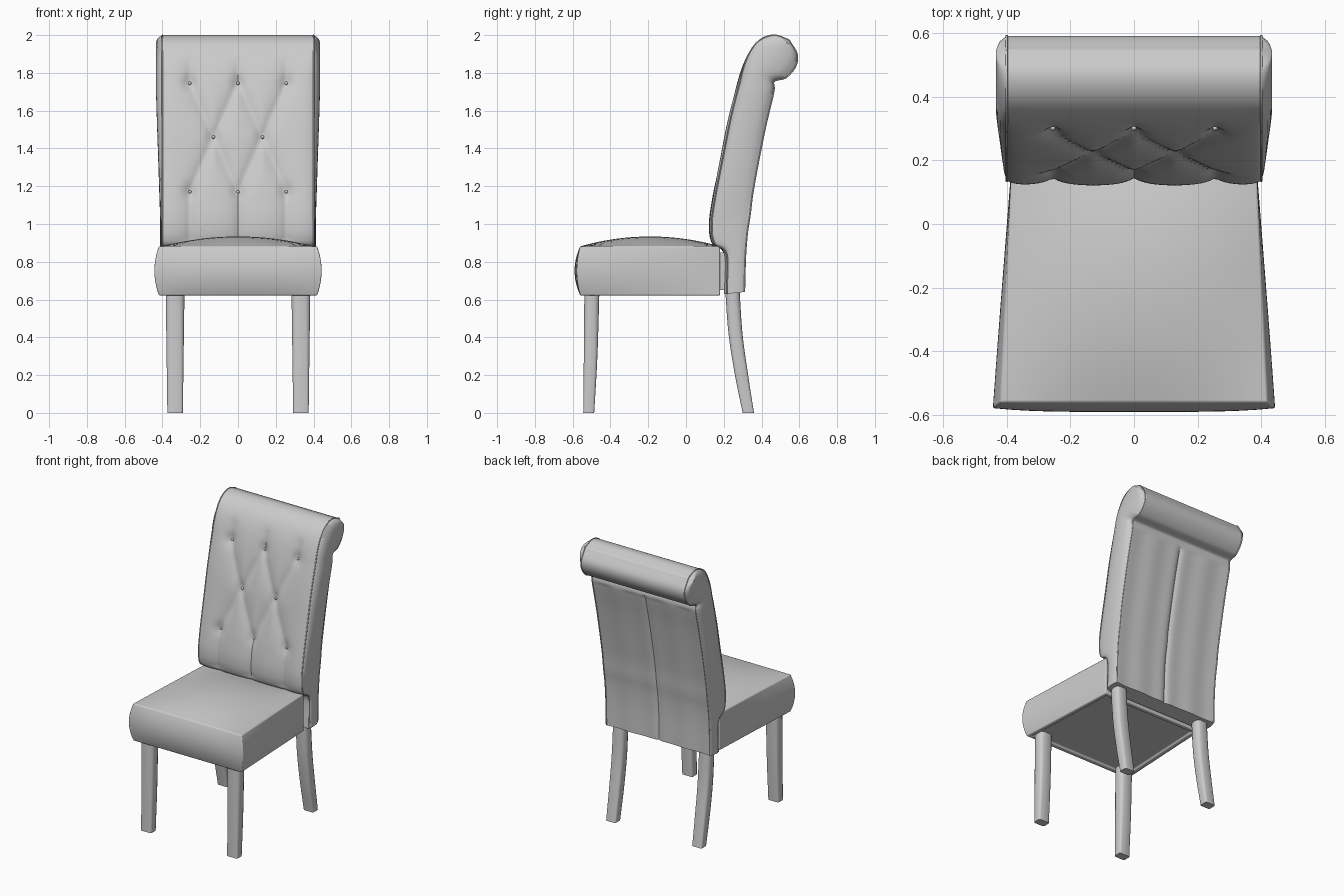
import bpy, bmesh, math
from mathutils import Vector

old = bpy.data.objects.get("Cube")
if old:
    bpy.data.objects.remove(old, do_unlink=True)

GREY = (0.6, 0.6, 0.6, 1)
mat = bpy.data.materials.new("grey_fabric")
mat.use_nodes = True
mat.diffuse_color = GREY
mat.node_tree.nodes["Principled BSDF"].inputs["Base Color"].default_value = GREY


def finish(bm, name, angle=40, bevel=0):
    bmesh.ops.recalc_face_normals(bm, faces=bm.faces)
    me = bpy.data.meshes.new(name)
    bm.to_mesh(me)
    bm.free()
    ob = bpy.data.objects.new(name, me)
    bpy.context.collection.objects.link(ob)
    me.materials.append(mat)
    if bevel:
        mod = ob.modifiers.new("soft_edges", "BEVEL")
        mod.width, mod.segments, mod.angle_limit = bevel, 3, math.radians(50)
    bpy.ops.object.select_all(action="DESELECT")
    ob.select_set(True)
    bpy.context.view_layer.objects.active = ob
    bpy.ops.object.shade_smooth_by_angle(angle=math.radians(angle))
    return ob


def loft(rings, name, **kw):
    bm = bmesh.new()
    rows = [[bm.verts.new(p) for p in r] for r in rings]
    n = len(rows[0])
    for a, b in zip(rows, rows[1:]):
        for i in range(n):
            j = (i + 1) % n
            bm.faces.new((a[i], a[j], b[j], b[i]))
    bm.faces.new(rows[0])
    bm.faces.new(rows[-1])
    bmesh.ops.remove_doubles(bm, verts=bm.verts, dist=0.0004)
    return finish(bm, name, **kw)


def spline(pts, steps):
    pts = [Vector(p) for p in pts]
    pts = [pts[0] * 2 - pts[1]] + pts + [pts[-1] * 2 - pts[-2]]
    out = []
    for a, b, c, d in zip(pts, pts[1:], pts[2:], pts[3:]):
        for k in range(steps):
            t = k / steps
            out.append(0.5 * (2 * b + (c - a) * t + (2 * a - 5 * b + 4 * c - d) * t**2
                              + (3 * b - a - 3 * c + d) * t**3))
    return out + [pts[-2]]


def piping(points, name, radius=0.005, cyclic=False):
    cu = bpy.data.curves.new(name, "CURVE")
    cu.dimensions = "3D"
    cu.bevel_depth, cu.bevel_resolution = radius, 1
    sp = cu.splines.new("POLY")
    sp.points.add(len(points) - 1)
    for p, co in zip(sp.points, points):
        p.co = (*co, 1)
    sp.use_cyclic_u = cyclic
    ob = bpy.data.objects.new(name, cu)
    bpy.context.collection.objects.link(ob)
    cu.materials.append(mat)


# Button layout and the pleats that join the buttons
LOW, MID, HIGH = 1.17, 1.46, 1.745
outer, inner = (-0.255, 0, 0.255), (-0.13, 0.13)
buttons = [(x, z) for z in (LOW, HIGH) for x in outer] + [(x, MID) for x in inner]
pleats = [((x, LOW), (x, 0.8)) for x in outer] + [((x, HIGH), (x, 1.86)) for x in outer]
pleats += [((x, z), (m, MID)) for x in outer for m in inner
           for z in (LOW, HIGH) if abs(x - m) < 0.2]


def tuft(x, z):
    p = Vector((x, z))
    near = 9
    for a, b in pleats:
        a, b = Vector(a), Vector(b)
        t = max(0, min(1, (p - a).dot(b - a) / (b - a).length_squared))
        near = min(near, (p - a.lerp(b, t)).length)
    knob = min((p - Vector(b)).length for b in buttons)
    fade = max(0, min(1, (z - 0.86) / 0.06, (1.92 - z) / 0.14))
    return fade * (0.024 * math.exp(-near / 0.04) + 0.014 * math.exp(-(knob / 0.035) ** 2))


# Backrest: paired front and back side profiles (y, z), lofted upwards into the roll
front = spline([(0.20, 0.63), (0.20, 0.84), (0.135, 0.90), (0.12, 1.0), (0.14, 1.15),
                (0.18, 1.35), (0.22, 1.55), (0.262, 1.72), (0.30, 1.84), (0.345, 1.925),
                (0.40, 1.98), (0.47, 2.0), (0.545, 1.975)], 8)
back = spline([(0.31, 0.64), (0.315, 0.82), (0.325, 0.95), (0.34, 1.05), (0.355, 1.17),
               (0.39, 1.36), (0.425, 1.53), (0.465, 1.70), (0.467, 1.755), (0.53, 1.775),
               (0.58, 1.835), (0.588, 1.90), (0.545, 1.975)], 8)
HALF, COLS, SIDE = 0.40, 64, 8
xs = [HALF * (2 * i / COLS - 1) for i in range(COLS + 1)]


def front_point(x, f):
    edge = 0.015 * abs(x / HALF) ** 14 * min(1, max(0, (1.95 - f.y) / 0.2))
    return Vector((x, f.x + tuft(x, f.y) + edge, f.y))


def back_point(x, b, row):
    amount = 1 if row <= 7 * 8 else 0
    dent = 0.014 * math.exp(-abs(x) / 0.02) + 0.005 * (1 - math.cos(x * 30)) / 2
    return Vector((x, b.x - amount * dent, b.y))


rings, edges = [], {}
for row, (f, b) in enumerate(zip(front, back)):
    fr = [front_point(x, f) for x in xs]
    bk = [back_point(x, b, row) for x in reversed(xs)]
    puff = (0.012 + 0.022 * min(1, max(0, (f.y - 1.0) / 0.7))) * min(1, (f - b).length / 0.12)

    def side(p, q, sign):
        out = []
        for k in range(1, SIDE):
            t = k / SIDE
            v = p.lerp(q, t)
            v.x += sign * puff * (4 * t * (1 - t)) ** 0.6
            out.append(v)
        return out

    rings.append(fr + side(fr[-1], bk[0], 1) + bk + side(bk[-1], fr[0], -1))
    for key, p in (("front_left", fr[-1]), ("front_right", fr[0]),
                   ("back_left", bk[0]), ("back_right", bk[-1])):
        edges.setdefault(key, []).append(p)
loft(rings, "backrest", angle=50)
for key, pts in edges.items():
    piping(pts, key + "_piping", 0.004)

# Buttons
for i, (x, z) in enumerate(buttons):
    f = min(front, key=lambda q: abs(q.y - z) + (9 if q.x > 0.4 else 0))
    bm = bmesh.new()
    bmesh.ops.create_uvsphere(bm, u_segments=12, v_segments=8, radius=0.009)
    bmesh.ops.translate(bm, verts=bm.verts, vec=(x, f.x + tuft(x, z) - 0.003, z))
    finish(bm, f"button_{i + 1}")

# Seat cushion: domed top, swollen sides, tapering to the back
def seat_shape(u, v, w):
    taper = 0.402 - 0.017 * v
    bulge = (1 - w * w)
    x = u * (taper + bulge * (0.012 - 0.012 * v))
    y = -0.19 + 0.37 * v
    if v < 0:
        y -= 0.03 * bulge * v * v * (1 - 0.4 * u**4)
    z = 0.752 + 0.13 * w
    if w > 0:
        z += w * 0.052 * (1 - u * u) * (1 - v * v)
    return Vector((x, y, z))


bm = bmesh.new()
bmesh.ops.create_cube(bm, size=2)
bmesh.ops.subdivide_edges(bm, edges=bm.edges, cuts=15, use_grid_fill=True)
under = [f for f in bm.faces if f.normal.z < -0.9]
for v in bm.verts:
    v.co = seat_shape(*v.co)
bmesh.ops.inset_region(bm, faces=under, thickness=0.03)
bmesh.ops.inset_region(bm, faces=under, thickness=0.004, depth=-0.012)
finish(bm, "seat", angle=45, bevel=0.016)

# Rail joining seat and backrest
bm = bmesh.new()
bmesh.ops.create_cube(bm, size=1)
for v in bm.verts:
    v.co = (v.co.x * 0.72, 0.19 + v.co.y * 0.06, 0.75 + v.co.z * 0.2)
finish(bm, "rear_rail")


# Legs: chamfered square sections (z, y centre, half depth, half width)
def leg(name, cx, sections):
    rings = []
    for z, y, hy, hx in spline(sections, 6):
        c = 0.010 + 0.016 * max(0, z / 0.65)
        corner = [(hx, hy - c), (hx - c * 0.3, hy - c * 0.3), (hx - c, hy)]
        quad = corner + [(-a, b) for a, b in reversed(corner)]
        quad += [(-a, -b) for a, b in quad]
        rings.append([(cx + a, y + b, z) for a, b in quad])
    loft(rings, name, angle=50)


for side_name, s in (("left", 1), ("right", -1)):
    leg("front_leg_" + side_name, s * 0.333,
        [(0, -0.515, 0.029, 0.041), (0.3, -0.505, 0.036, 0.045), (0.66, -0.498, 0.040, 0.050)])
    leg("back_leg_" + side_name, s * 0.333,
        [(0, 0.33, 0.030, 0.038), (0.2, 0.294, 0.035, 0.041), (0.42, 0.262, 0.037, 0.044),
         (0.66, 0.245, 0.038, 0.046)])
